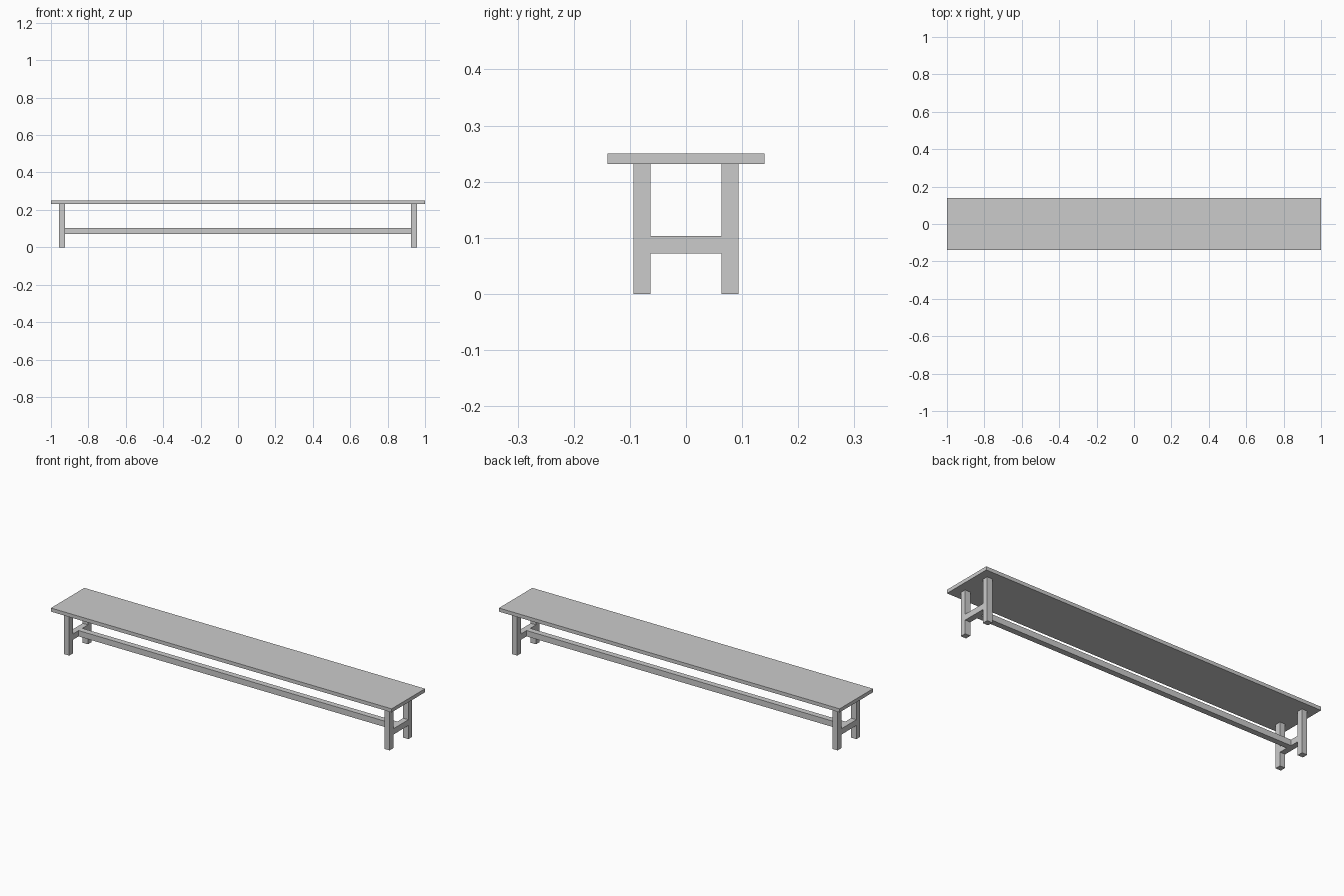
import bpy

if "Cube" in bpy.data.objects:
    bpy.data.objects.remove(bpy.data.objects["Cube"])


def box(name, x, y, z):
    """Box from (min, max) ranges on each axis."""
    bpy.ops.mesh.primitive_cube_add(size=1, location=[(a + b) / 2 for a, b in (x, y, z)])
    ob = bpy.context.object
    ob.name = name
    ob.scale = [b - a for a, b in (x, y, z)]
    bpy.ops.object.transform_apply(location=False, rotation=False, scale=True)
    return ob


SEAT_Z, TOP_Z = 0.231, 0.25
RAIL_Z = (0.072, 0.103)
LEG_X, LEG_Y, HALF = 0.9405, 0.0785, 0.0155

# Seat plank
box("seat", (-1, 1), (-0.14, 0.14), (SEAT_Z, TOP_Z))

# H-shaped end frames: two legs and a cross rail each
for sx, side in ((-1, "left"), (1, "right")):
    xr = (sx * LEG_X - HALF, sx * LEG_X + HALF)
    for sy, face in ((-1, "front"), (1, "back")):
        box(f"{face}_{side}_leg", xr, (sy * LEG_Y - HALF, sy * LEG_Y + HALF), (0, SEAT_Z))
    inner = LEG_Y - HALF
    box(f"{side}_cross_rail", xr, (-inner, inner), RAIL_Z)

# Long centre stretcher between the cross rails
box("stretcher", (-LEG_X + HALF, LEG_X - HALF), (-HALF, HALF), RAIL_Z)
